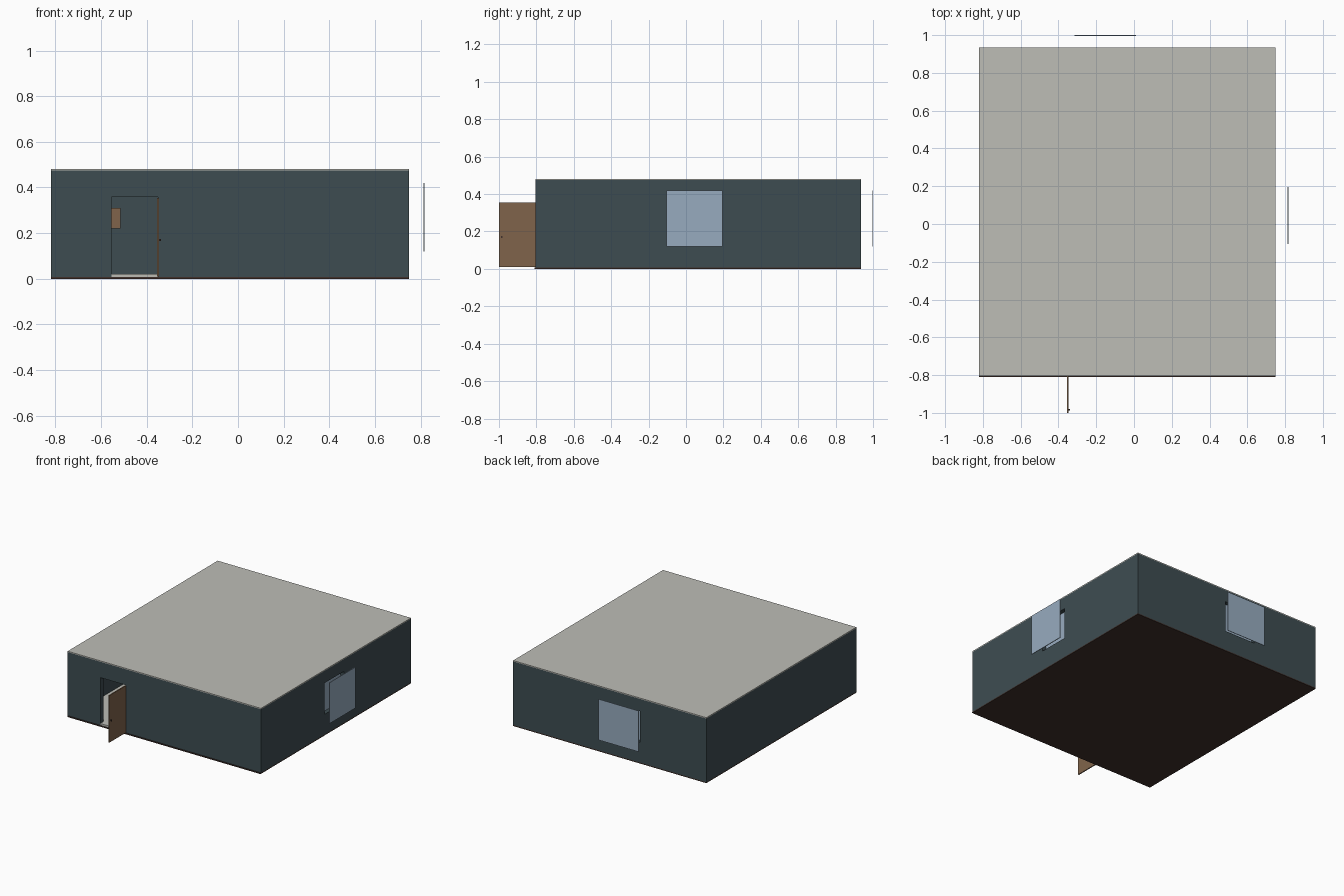
import bpy

old = bpy.data.objects.get("Cube")
if old:
    bpy.data.objects.remove(old, do_unlink=True)


def material(name, rgb):
    m = bpy.data.materials.new(name)
    m.use_nodes = True
    m.diffuse_color = (*rgb, 1)
    m.node_tree.nodes["Principled BSDF"].inputs["Base Color"].default_value = (*rgb, 1)
    return m


WALL = material("dark_slate", (0.048, 0.073, 0.083))
STONE = material("pale_grey", (0.51, 0.51, 0.47))
GLASS = material("blue_grey_glass", (0.31, 0.41, 0.52))
WOOD = material("brown_wood", (0.215, 0.127, 0.07))
BASE = material("dark_brown", (0.05, 0.03, 0.024))


def box(name, xs, ys, zs, mat=None):
    """Box between the given limits on each axis."""
    bpy.ops.mesh.primitive_cube_add(size=1)
    ob = bpy.context.object
    ob.name = name
    for v in ob.data.vertices:
        v.co = [r[0] if c < 0 else r[1] for c, r in zip(v.co, (xs, ys, zs))]
    if mat:
        ob.data.materials.append(mat)
    return ob


def cut(target, xs, ys, zs):
    """Subtract a box from the target and remove the cutter."""
    cutter = box("cutter", xs, ys, zs)
    cutter.hide_render = True
    mod = target.modifiers.new("cut", "BOOLEAN")
    mod.operation = "DIFFERENCE"
    mod.solver = "EXACT"
    mod.object = cutter
    bpy.context.view_layer.objects.active = target
    bpy.ops.object.modifier_apply(modifier=mod.name)
    bpy.data.objects.remove(cutter, do_unlink=True)


# Building limits
L, R, F, B = -0.82, 0.75, -0.805, 0.935
T = 0.035
inner_x, inner_y = (L + T, R - T), (F + T, B - T)
door_x = (-0.555, -0.35)
hole_z, pane_z = (0.155, 0.385), (0.12, 0.42)
side_hole, side_pane = (-0.07, 0.16), (-0.105, 0.195)
back_hole, back_pane = (-0.28, -0.025), (-0.315, 0.01)

# Shell: base, hollow walls with openings, floor and roof
box("base_slab", (L, R), (F - 0.005, B), (0, 0.008), BASE)
walls = box("walls", (L, R), (F, B), (0.008, 0.474), WALL)
cut(walls, inner_x, inner_y, (-0.1, 0.6))
cut(walls, door_x, (F - 0.1, F + 0.1), (-0.1, 0.358))
cut(walls, (R - 0.1, R + 0.1), side_hole, hole_z)
cut(walls, back_hole, (B - 0.1, B + 0.1), hole_z)
box("floor", inner_x, inner_y, (0.008, 0.021), STONE)
box("door_sill", door_x, (F, F + T), (0.008, 0.021), STONE)
box("roof", (L, R), (F, B), (0.474, 0.481), STONE)

# Open door with a small handle
hinge = door_x[1]
box("door", (hinge - 0.004, hinge + 0.004), (-1.0, F), (0.01, 0.355), WOOD)
box("door_handle", (hinge + 0.004, hinge + 0.012), (-0.988, -0.98), (0.165, 0.175), BASE)

# Windows: recessed glass and an outer pane standing clear of the wall
box("side_window_glass", (R - T, R - T + 0.005), side_hole, hole_z, GLASS)
box("side_outer_pane", (0.813, 0.818), side_pane, pane_z, GLASS)
box("back_window_glass", back_hole, (B - T, B - T + 0.005), hole_z, GLASS)
box("back_outer_pane", back_pane, (0.996, 1.0), pane_z, GLASS)

# Wooden panel on the inside of the back wall
box("wall_panel", (-0.7, -0.515), (B - T - 0.02, B - T), (0.22, 0.31), WOOD)
